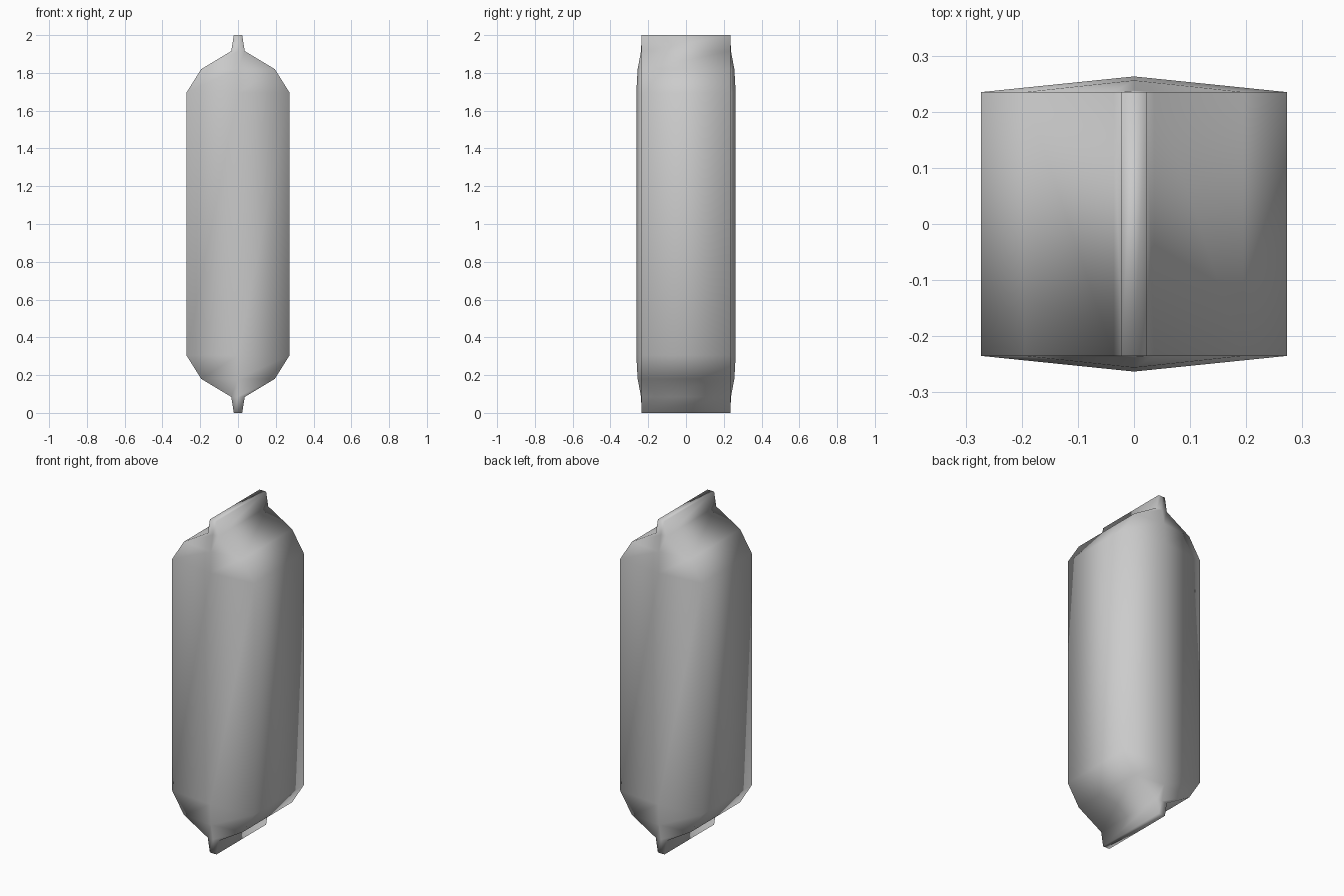
import bpy
import bmesh

cube = bpy.data.objects.get("Cube")
if cube:
    bpy.data.objects.remove(cube, do_unlink=True)

# Wrapper colour
grey = bpy.data.materials.new("wrapper grey")
grey.use_nodes = True
colour = (0.6, 0.6, 0.6, 1)
grey.diffuse_color = colour
grey.node_tree.nodes["Principled BSDF"].inputs["Base Color"].default_value = colour

# Lower half outline: height, half width, depth at the mid ridge
EDGE = 0.235
lower = [(0, 0.022, EDGE), (0.085, 0.036, 0.238), (0.18, 0.195, 0.256), (0.305, 0.273, 0.263)]
levels = lower + [(2 - z, w, d) for z, w, d in reversed(lower)]

# Six-sided rings bridged from the bottom seal to the top seal
bm = bmesh.new()
rings = []
for z, w, d in levels:
    outline = [(w, -EDGE), (w, EDGE), (0, d), (-w, EDGE), (-w, -EDGE), (0, -d)]
    rings.append([bm.verts.new((x, y, z)) for x, y in outline])
for low, high in zip(rings, rings[1:]):
    for i in range(6):
        j = (i + 1) % 6
        bm.faces.new((low[i], low[j], high[j], high[i]))
bm.faces.new(reversed(rings[0]))
bm.faces.new(rings[-1])
for face in bm.faces:
    face.smooth = True

mesh = bpy.data.meshes.new("pillow_packet")
bm.to_mesh(mesh)
bm.free()
mesh.materials.append(grey)
packet = bpy.data.objects.new("pillow_packet", mesh)
bpy.context.collection.objects.link(packet)
